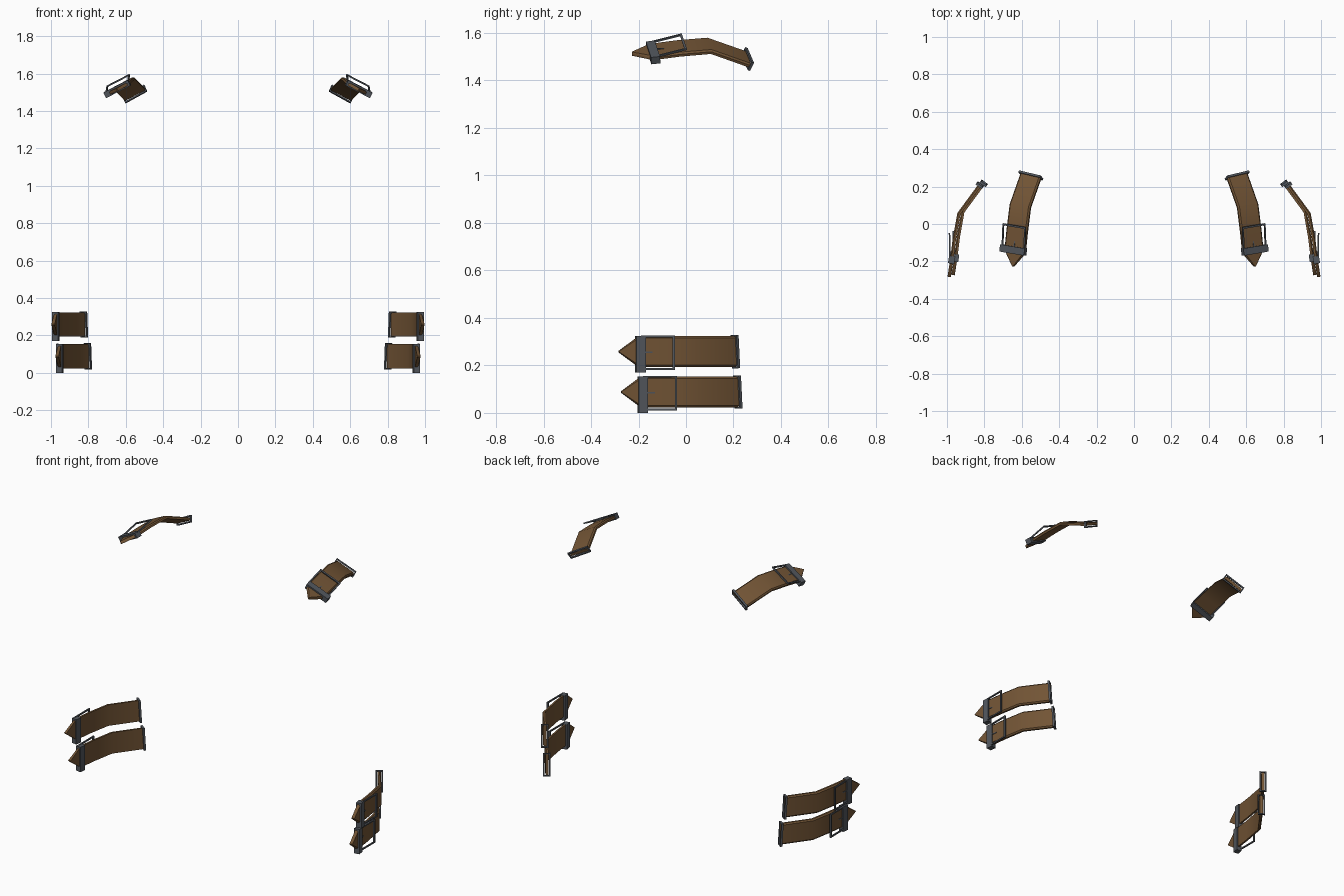
import bpy, bmesh, math
from mathutils import Matrix, Vector

if "Cube" in bpy.data.objects:
    bpy.data.objects.remove(bpy.data.objects["Cube"])


def material(name, rgb):
    m = bpy.data.materials.new(name)
    m.diffuse_color = (*rgb, 1)
    m.use_nodes = True
    m.node_tree.nodes["Principled BSDF"].inputs["Base Color"].default_value = m.diffuse_color
    return m


LEATHER = material("brown leather", (0.17, 0.09, 0.036))
METAL = material("dark steel", (0.085, 0.095, 0.11))


def basis(origin, u, w, scale=1.0):
    """Strap frame: u along the strap, v across it, w outward."""
    u = Vector(u).normalized()
    w = Vector(w)
    w = (w - u * w.dot(u)).normalized()
    v = w.cross(u)
    m = Matrix((u, v, w)).transposed().to_4x4()
    return Matrix.Translation(origin) @ m @ Matrix.Scale(scale, 4)


def finish(bm, name, mat, m, side):
    bmesh.ops.transform(bm, matrix=Matrix.Diagonal((side, 1, 1, 1)) @ m, verts=bm.verts)
    bmesh.ops.recalc_face_normals(bm, faces=bm.faces)
    me = bpy.data.meshes.new(name)
    bm.to_mesh(me)
    bm.free()
    me.materials.append(mat)
    ob = bpy.data.objects.new(name, me)
    bpy.context.collection.objects.link(ob)
    return ob


def box(bm, u, v, w, m=Matrix.Identity(4)):
    """Box spanning the (min, max) ranges u, v, w."""
    c = Vector([sum(r) / 2 for r in (u, v, w)])
    s = [r[1] - r[0] for r in (u, v, w)]
    bmesh.ops.create_cube(bm, size=1, matrix=m @ Matrix.Translation(c) @ Matrix.Diagonal((*s, 1)))


def tilted(u, w, angle):
    return Matrix.Translation((u, 0, w)) @ Matrix.Rotation(-angle, 4, 'Y')


END = (0.418, -0.086)
# stations along the strap: u, w, half width, slope angle
STATIONS = [(-0.092, 0, 0.003, 0), (-0.008, 0, 0.065, 0), (0.11, 0.004, 0.065, 0),
            (0.25, 0.001, 0.065, -0.24), (*END, 0.065, -0.477)]


def strap_set(prefix, m, side):
    # leather strap with pointed tip and chamfered outer edges
    bm = bmesh.new()
    rings = []
    for u, w, h, a in STATIONS:
        k = min(0.008, h * 0.5)
        prof = [(-h, -0.009), (h, -0.009), (h, 0.002), (h - k, 0.009), (k - h, 0.009), (-h, 0.002)]
        rings.append([bm.verts.new((u - math.sin(a) * n, v, w + math.cos(a) * n)) for v, n in prof])
    for r, s in zip(rings, rings[1:]):
        for i in range(6):
            j = (i + 1) % 6
            bm.faces.new((r[i], r[j], s[j], s[i]))
    bm.faces.new(rings[0])
    bm.faces.new(rings[-1])
    ob = finish(bm, prefix + "_strap", LEATHER, m, side)
    bpy.ops.object.select_all(action='DESELECT')
    ob.select_set(True)
    bpy.context.view_layer.objects.active = ob
    bpy.ops.object.shade_smooth_by_angle(angle=math.radians(32))

    # broad keeper band
    bm = bmesh.new()
    box(bm, (-0.02, 0.02), (-0.088, 0.066), (-0.016, 0.018))
    finish(bm, prefix + "_keeper", METAL, m, side)

    # open buckle frame lifting away from the strap
    bm = bmesh.new()
    t = tilted(0, 0.012, 0.16)
    for v in (-0.074, 0.064):
        box(bm, (0, 0.143), (v - 0.004, v + 0.004), (-0.004, 0.004), t)
    box(bm, (0.133, 0.143), (-0.078, 0.068), (-0.004, 0.004), t)
    finish(bm, prefix + "_buckle_frame", METAL, m, side)

    # short prong
    bm = bmesh.new()
    box(bm, (0.01, 0.05), (-0.006, 0.0), (-0.003, 0.003), tilted(0, 0.014, -0.1))
    finish(bm, prefix + "_prong", METAL, m, side)

    # thin loop around the back end
    bm = bmesh.new()
    t = tilted(*END, -0.477) @ Matrix.Rotation(0.06, 4, 'Z')
    for w in (-0.017, 0.017):
        box(bm, (-0.006, 0.006), (-0.070, 0.070), (w - 0.004, w + 0.004), t)
    for v in (-0.067, 0.067):
        box(bm, (-0.006, 0.006), (v - 0.003, v + 0.003), (-0.017, 0.017), t)
    finish(bm, prefix + "_end_loop", METAL, m, side)


U, W = (-0.155, 0.988, 0), (0.988, 0.155, 0)
PLACES = {
    "upper_side": basis((0.974, -0.192, 0.258), U, W),
    "lower_side": basis((0.953, -0.182, 0.088), U, W),
    "shoulder": basis((0.636, -0.14, 1.522), (-0.115, 0.988, 0.103), (0.46, 0, 0.89), 0.96),
}
for name, m in PLACES.items():
    for side, label in ((1, "right_"), (-1, "left_")):
        strap_set(label + name, m, side)
